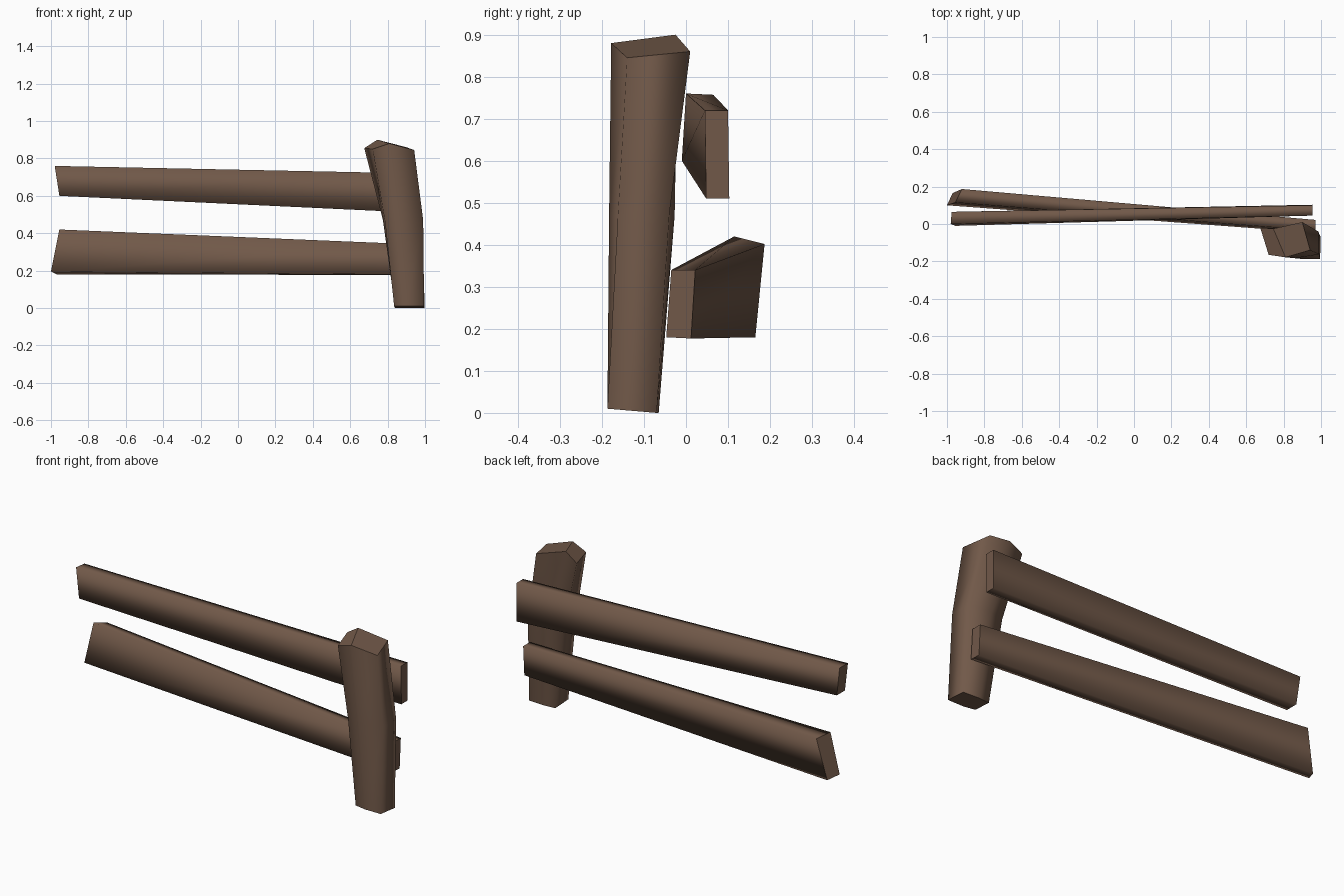
import bpy
import bmesh

wood = bpy.data.materials.new("weathered_brown_wood")
wood.diffuse_color = (0.165, 0.099, 0.066, 1)


def loft(name, rings):
    """Skin matching rings; soft long edges, crisp flat ends."""
    bm = bmesh.new()
    loops = [[bm.verts.new(p) for p in ring] for ring in rings]
    n = len(rings[0])
    for a, b in zip(loops, loops[1:]):
        for i in range(n):
            j = (i + 1) % n
            bm.faces.new((a[i], a[j], b[j], b[i])).smooth = True
    caps = []
    for ring in (loops[0], loops[-1]):
        # six-sided ends are two quads meeting at a ridge
        parts = [(0, 1, 2, 3)] if n == 4 else [(0, 1, 2, 5), (2, 3, 4, 5)]
        caps += [bm.faces.new([ring[k] for k in q]) for q in parts]
    for f in caps:
        for e in f.edges:
            e.smooth = False
    bmesh.ops.recalc_face_normals(bm, faces=bm.faces)
    mesh = bpy.data.meshes.new(name)
    bm.to_mesh(mesh)
    bm.free()
    mesh.materials.append(wood)
    obj = bpy.data.objects.new(name, mesh)
    bpy.context.collection.objects.link(obj)
    return obj


# Leaning six-sided post, bent at the middle, with a gabled top
loft("fence_post", [
    [(0.84, -0.07, 0), (0.835, -0.175, 0.01), (0.90, -0.187, 0.01),
     (0.995, -0.187, 0.01), (0.998, -0.07, 0), (0.90, -0.065, 0)],
    [(0.775, -0.05, 0.47), (0.785, -0.17, 0.47), (0.86, -0.183, 0.47),
     (0.99, -0.162, 0.47), (0.985, -0.04, 0.47), (0.86, -0.027, 0.47)],
    [(0.675, -0.02, 0.855), (0.72, -0.165, 0.85), (0.81, -0.178, 0.88),
     (0.942, -0.14, 0.845), (0.90, 0.01, 0.86), (0.745, -0.025, 0.90)],
])

# Upper rail, wider toward the post
loft("upper_rail", [
    [(-0.98, 0.0, 0.76), (-0.975, 0.065, 0.757),
     (-0.955, 0.06, 0.60), (-0.955, -0.01, 0.60)],
    [(0.955, 0.045, 0.72), (0.955, 0.10, 0.72),
     (0.955, 0.103, 0.51), (0.955, 0.048, 0.51)],
])

# Lower rail, swung back at its free end
loft("lower_rail", [
    [(-0.955, 0.115, 0.42), (-0.92, 0.187, 0.402),
     (-0.97, 0.165, 0.18), (-1.0, 0.10, 0.195)],
    [(0.97, -0.035, 0.34), (0.97, 0.022, 0.34),
     (0.97, 0.012, 0.177), (0.97, -0.047, 0.18)],
])
